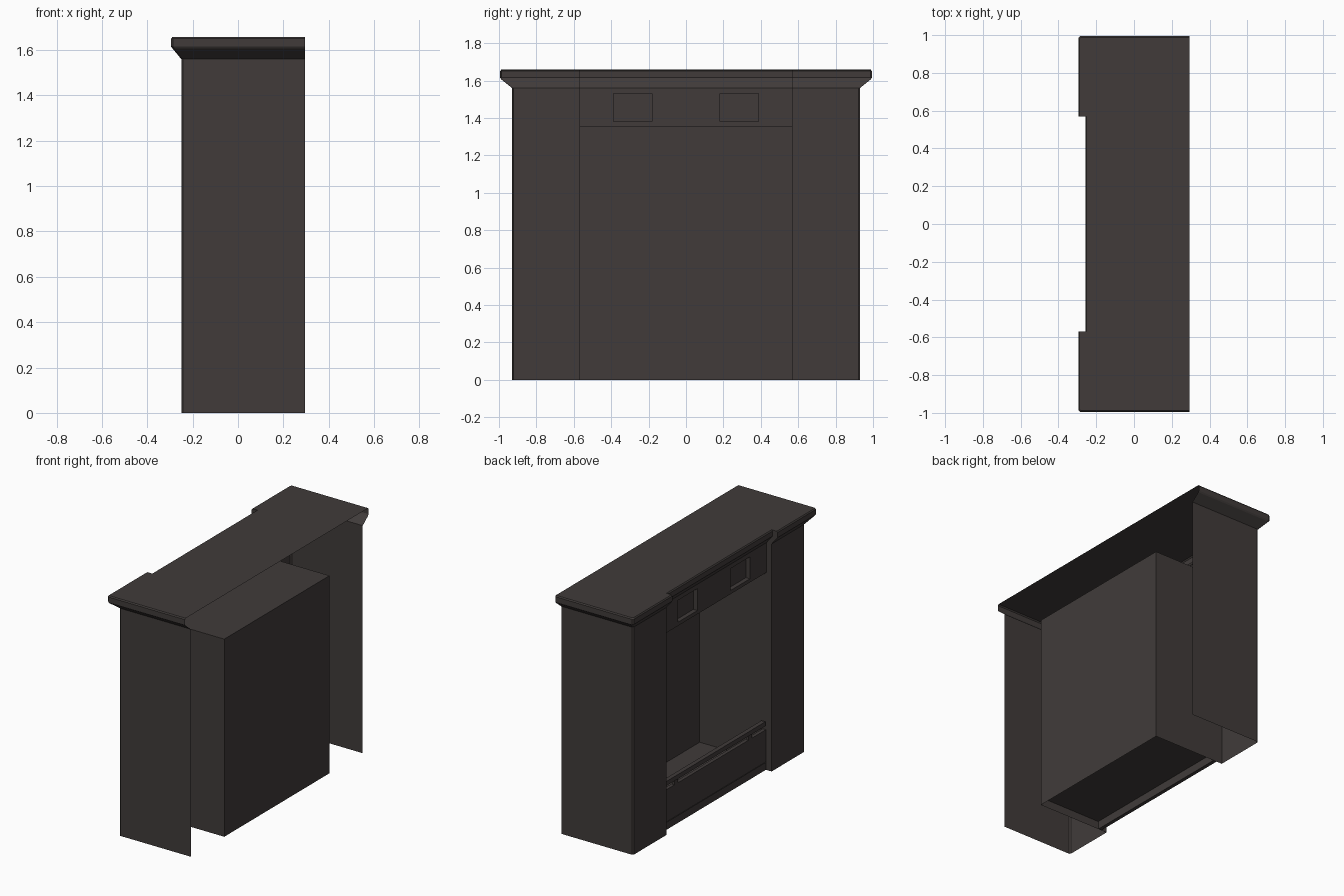
import bpy, bmesh

if "Cube" in bpy.data.objects:
    bpy.data.objects.remove(bpy.data.objects["Cube"])


def material(name, rgb):
    m = bpy.data.materials.new(name)
    m.diffuse_color = (*rgb, 1)
    m.use_nodes = True
    m.node_tree.nodes["Principled BSDF"].inputs["Base Color"].default_value = m.diffuse_color
    return m


DARK = material("dark warm grey", (0.052, 0.044, 0.042))
BACK, FRIEZE = 0.295, -0.212      # rear edge, frieze plane
FRONT, SIDE, INNER = -0.25, 0.93, 0.57


def make(name, quads):
    """Object from a list of polygons, welded together."""
    bm = bmesh.new()
    for q in quads:
        bm.faces.new([bm.verts.new(p) for p in q])
    bmesh.ops.remove_doubles(bm, verts=bm.verts, dist=0.0005)
    me = bpy.data.meshes.new(name)
    bm.to_mesh(me)
    bm.free()
    me.materials.append(DARK)
    ob = bpy.data.objects.new(name, me)
    bpy.context.collection.objects.link(ob)
    return ob


def box(name, x, y, z):
    p = [[(a, b, c) for a in x for b in y] for c in z]
    lo, hi = p
    order = (0, 2, 3, 1)
    quads = [[lo[i] for i in reversed(order)], [hi[i] for i in order]]
    for i in range(4):
        a, b = order[i], order[(i + 1) % 4]
        quads.append([lo[a], lo[b], hi[b], hi[a]])
    return make(name, quads)


def half_path(side=0.0, front=0.0):
    """Plan outline of the surround for -y, from rear to the frieze."""
    s, f = SIDE + side, FRONT - front
    return [(BACK, -s), (f + 0.008, -s), (f, -s + 0.008),
            (f, -INNER), (FRIEZE - front, -INNER)]


def strip(path, z0, z1):
    return [[(*a, z0), (*a, z1), (*b, z1), (*b, z0)] for a, b in zip(path, path[1:])]


# pilasters: open-backed shells either side
h = half_path()
mirror = lambda pts: [(x, -y) for x, y in reversed(pts)]
make("left_pilaster", strip(h, 0, 1.56))
make("right_pilaster", strip(mirror(h), 0, 1.56))

# cornice: outline swept outwards, closed by the top
levels = [(0, 0, 1.56), (0.058, 0.038, 1.606), (0.064, 0.045, 1.615),
          (0.064, 0.045, 1.65), (0.058, 0.039, 1.658)]
rings = []
for s, f, z in levels:
    p = half_path(s, f)
    rings.append([(*q, z) for q in p + mirror(p)])
quads = []
for lo, hi in zip(rings, rings[1:]):
    for i in range(len(lo) - 1):
        quads.append([lo[i], hi[i], hi[i + 1], lo[i + 1]])
quads.append(list(reversed(rings[-1])))
make("mantel_top", quads)

# frieze with two sunken square panels
ys = [-INNER, -0.39, -0.18, 0.18, 0.39, INNER]
zs = [1.355, 1.38, 1.53, 1.56]
D = 0.03
quads = []
for i in range(5):
    for j in range(3):
        c = [(ys[i], zs[j]), (ys[i], zs[j + 1]), (ys[i + 1], zs[j + 1]), (ys[i + 1], zs[j])]
        sunk = j == 1 and i in (1, 3)
        quads.append([(FRIEZE + (D if sunk else 0), *q) for q in c])
        if sunk:
            for a, b in zip(c, c[1:] + c[:1]):
                quads.append([(FRIEZE, *a), (FRIEZE, *b), (FRIEZE + D, *b), (FRIEZE + D, *a)])
make("frieze", quads)

# firebox: thin sheet box, open at the front, floor a little raised
T, F, Y = 1.355, 0.055, INNER
make("firebox", [
    [(BACK, -Y, 0), (BACK, Y, 0), (BACK, Y, T), (BACK, -Y, T)],
    [(FRIEZE, -Y, 0), (BACK, -Y, 0), (BACK, -Y, T), (FRIEZE, -Y, T)],
    [(BACK, Y, 0), (FRIEZE, Y, 0), (FRIEZE, Y, T), (BACK, Y, T)],
    [(FRIEZE, -Y, T), (BACK, -Y, T), (BACK, Y, T), (FRIEZE, Y, T)],
])
make("hearth_floor", [[(FRIEZE, -Y, F), (BACK, -Y, F), (BACK, Y, F), (FRIEZE, Y, F)]])

# low front panel with a guard rail on two short posts
box("hearth_panel", (FRIEZE + 0.005, FRIEZE + 0.03), (-Y, Y), (0, 0.275))
box("guard_rail", (FRIEZE - 0.005, FRIEZE + 0.025), (-0.55, 0.55), (0.31, 0.34))
for name, s in (("left_rail_post", -1), ("right_rail_post", 1)):
    box(name, (FRIEZE + 0.005, FRIEZE + 0.022), sorted((s * 0.38, s * 0.42)), (0.275, 0.31))
